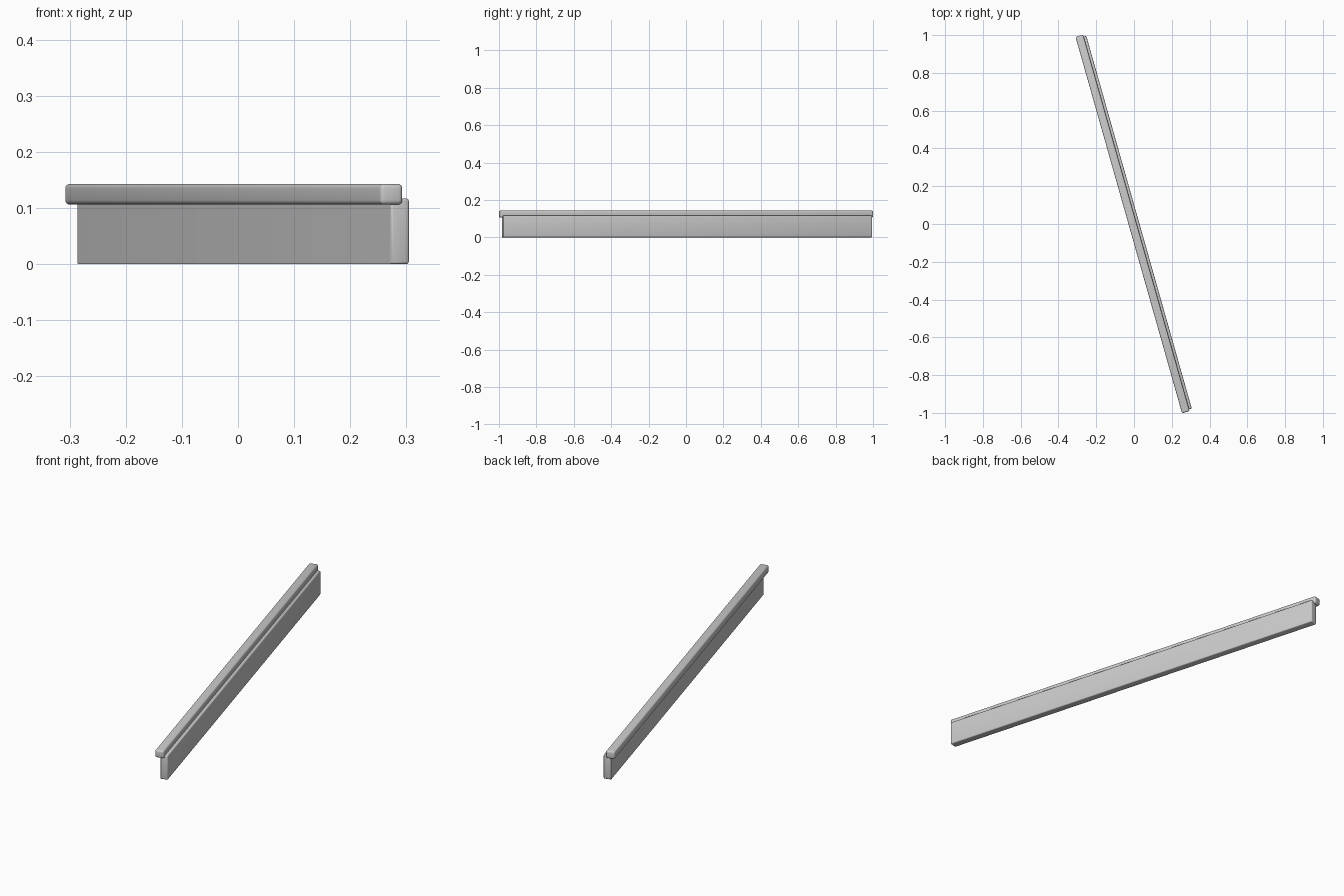
import bpy
import bmesh
import math
from mathutils import Matrix, Vector

if "Cube" in bpy.data.objects:
    bpy.data.objects.remove(bpy.data.objects["Cube"], do_unlink=True)

# Single grey finish
grey = bpy.data.materials.new("light_grey")
grey.use_nodes = True
colour = (0.6, 0.6, 0.6, 1.0)
grey.diffuse_color = colour
grey.node_tree.nodes["Principled BSDF"].inputs["Base Color"].default_value = colour

# The whole rail runs diagonally across the ground plane
TURN = Matrix.Rotation(math.radians(15.8), 4, "Z")
ORIGIN = Matrix.Translation((-0.0075, 0, 0))


def rail(name, offset, width, length, z_low, z_high, radius, segments, rounded):
    """Long box with the chosen edges rounded, turned to the rail direction."""
    bm = bmesh.new()
    bmesh.ops.create_cube(bm, size=1)
    bmesh.ops.scale(bm, vec=(width, length, z_high - z_low), verts=bm.verts)
    edges = [e for e in bm.edges if rounded(e)]
    bmesh.ops.bevel(bm, geom=edges, offset=radius, segments=segments,
                    profile=0.5, affect="EDGES", clamp_overlap=True)
    place = ORIGIN @ TURN @ Matrix.Translation((offset, 0, (z_low + z_high) / 2))
    bmesh.ops.transform(bm, matrix=place, verts=bm.verts)
    bmesh.ops.recalc_face_normals(bm, faces=bm.faces)
    mesh = bpy.data.meshes.new(name)
    bm.to_mesh(mesh)
    bm.free()
    mesh.materials.append(grey)
    obj = bpy.data.objects.new(name, mesh)
    bpy.context.collection.objects.link(obj)
    bpy.ops.object.select_all(action="DESELECT")
    obj.select_set(True)
    bpy.context.view_layer.objects.active = obj
    bpy.ops.object.shade_smooth_by_angle(angle=math.radians(40))
    return obj


def not_on_inner_face(edge):
    """Keep the long edges and back corner of the inner face crisp."""
    middle = (edge.verts[0].co + edge.verts[1].co) / 2
    inner = all(v.co.x < 0 for v in edge.verts)
    return not inner or middle.y < -0.9 and abs(middle.z) < 0.01


# Upright board
rail("board", 0.018, 0.035, 2.05, 0.0, 0.117, 0.005, 3, not_on_inner_face)

# Rounded capping strip, overhanging the inner side
rail("cap", 0.0, 0.042, 2.071, 0.106, 0.143, 0.008, 4, lambda edge: True)
